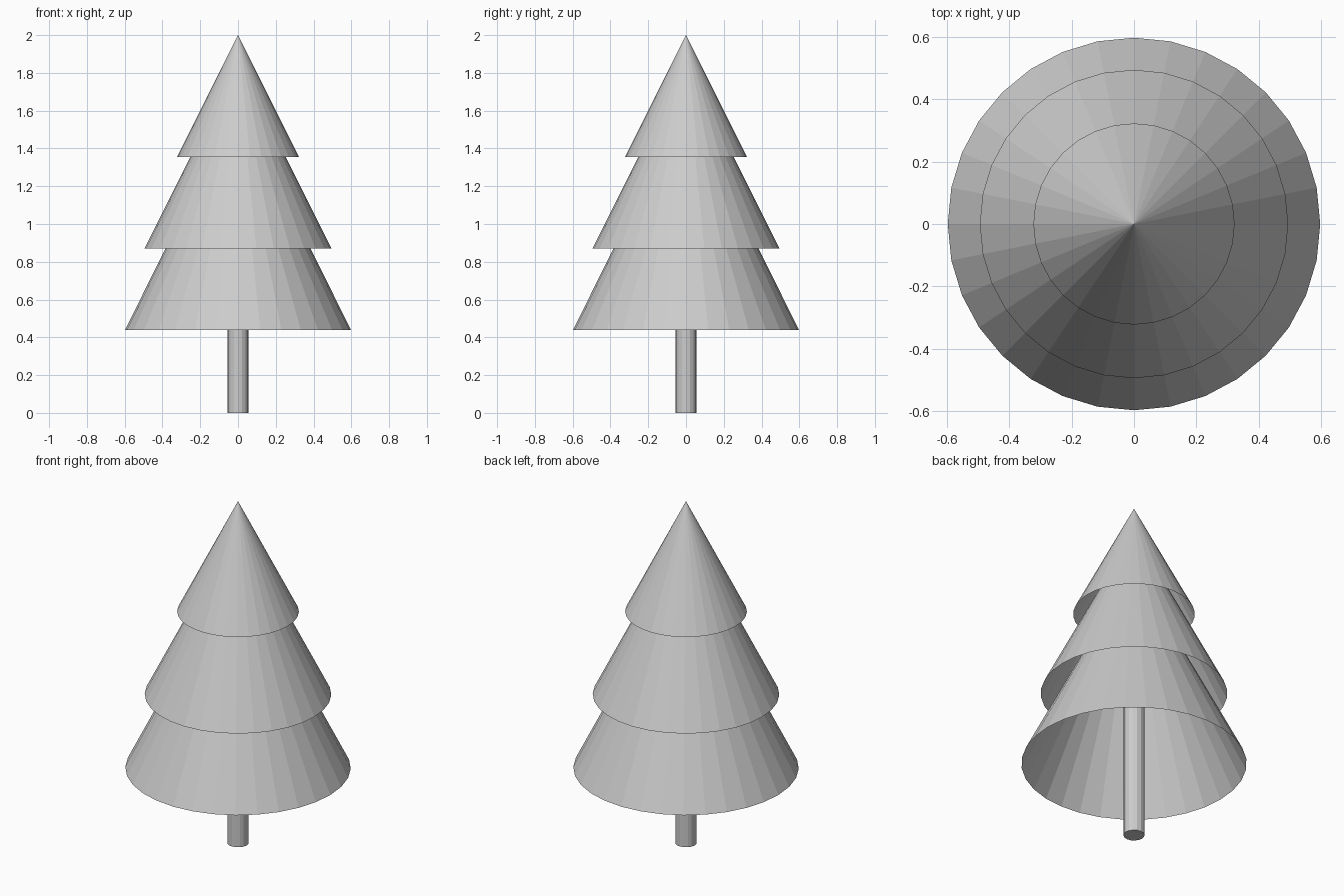
import bpy

if "Cube" in bpy.data.objects:
    bpy.data.objects.remove(bpy.data.objects["Cube"])


def foliage(name, radius, base, tip):
    # Open-bottomed cone tier
    bpy.ops.mesh.primitive_cone_add(vertices=32, radius1=radius, radius2=0,
                                    depth=tip - base, end_fill_type='NOTHING',
                                    location=(0, 0, (base + tip) / 2))
    bpy.context.object.name = name


# Trunk runs up inside the lowest tier
TRUNK_TOP = 1.0
bpy.ops.mesh.primitive_cylinder_add(vertices=16, radius=0.056, depth=TRUNK_TOP,
                                    location=(0, 0, TRUNK_TOP / 2))
bpy.context.object.name = "trunk"

# Three overlapping tiers of branches
foliage("lower_branches", 0.598, 0.44, 1.64)
foliage("middle_branches", 0.495, 0.87, 1.86)
foliage("top_branches", 0.323, 1.355, 2.0)
